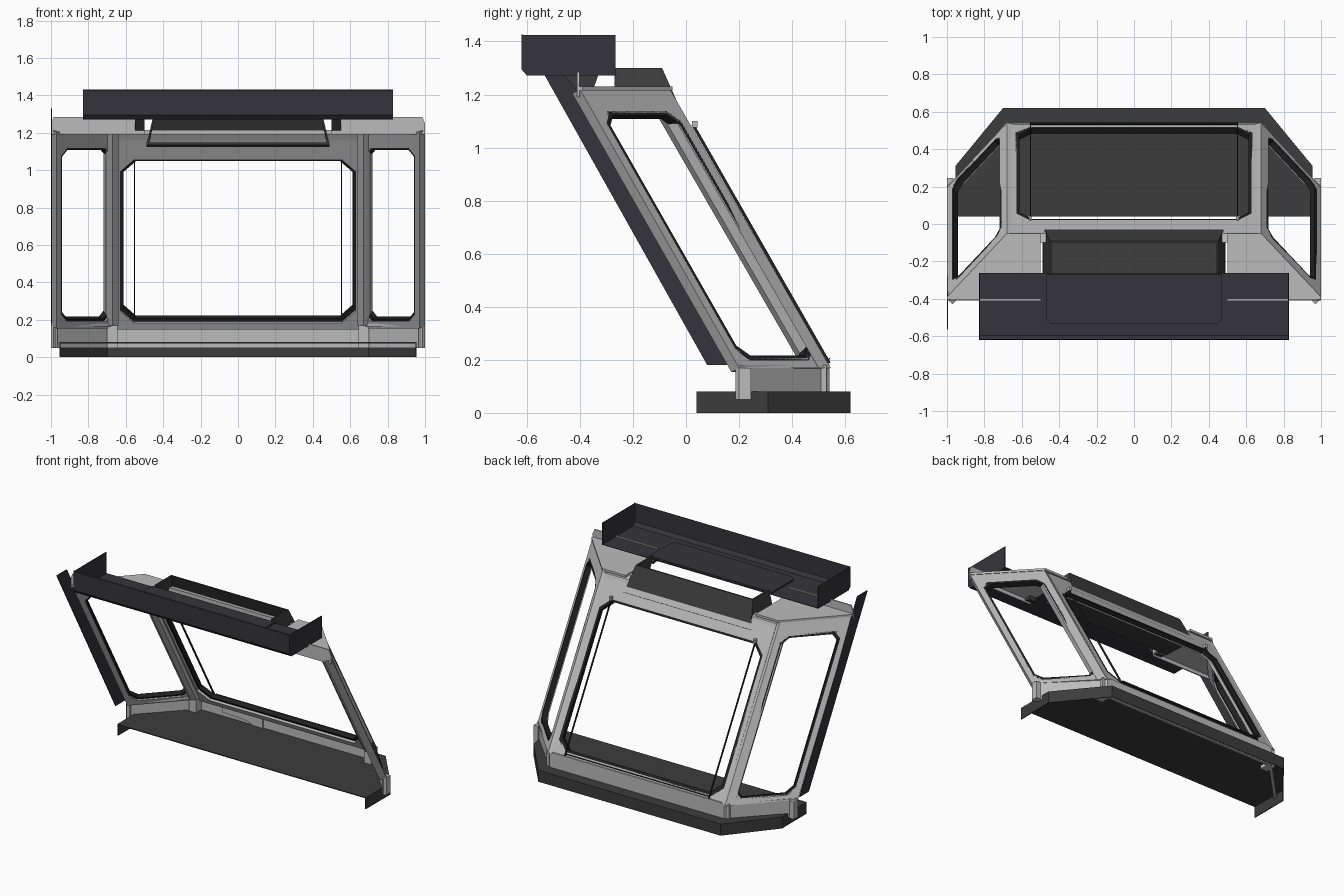
import bpy, bmesh
from mathutils import Vector as V

if "Cube" in bpy.data.objects:
    bpy.data.objects.remove(bpy.data.objects["Cube"])


def material(name, r, g, b):
    m = bpy.data.materials.new(name)
    m.diffuse_color = (r, g, b, 1)
    m.use_nodes = True
    m.node_tree.nodes["Principled BSDF"].inputs["Base Color"].default_value = m.diffuse_color
    return m


METAL = material("light_metal", .5, .5, .5)
DARK = material("dark_trim", .045, .045, .045)
HOOD = material("blue_black_panel", .035, .034, .043)
RUBBER = material("rubber", .015, .015, .015)


def build(name, prisms, mat, mirror=False):
    """One object from several polygons, each extruded by an offset vector."""
    bm = bmesh.new()
    for poly, off in prisms:
        a = [bm.verts.new(V(p)) for p in poly]
        b = [bm.verts.new(V(p) + V(off)) for p in poly]
        bm.faces.new(a)
        bm.faces.new(b[::-1])
        for i in range(len(a)):
            j = (i + 1) % len(a)
            bm.faces.new((a[i], b[i], b[j], a[j]))
    return finish(name, bm, mat, mirror)


def finish(name, bm, mat, mirror):
    bmesh.ops.recalc_face_normals(bm, faces=bm.faces)
    me = bpy.data.meshes.new(name)
    bm.to_mesh(me)
    bm.free()
    me.materials.append(mat)
    ob = bpy.data.objects.new(name, me)
    bpy.context.collection.objects.link(ob)
    if mirror:
        ob.modifiers.new("Mirror", 'MIRROR').use_mirror_merge = False
    return ob


def box(x0, x1, y0, y1, z0, z1):
    return ([(x0, y0, z0), (x1, y0, z0), (x1, y1, z0), (x0, y1, z0)], (0, 0, z1 - z0))


def wall(path, z0, z1, t):
    """Thin upright panels along an xy path, thickness t to the left of travel."""
    out = []
    for a, b in zip(path, path[1:]):
        d = (V(b) - V(a)).normalized()
        out.append(([(*a, z0), (*b, z0), (*b, z1), (*a, z1)], (-d.y * t, d.x * t, 0)))
    return out


def octagon(quad, u0, u1, v0, v1, c):
    """Chamfered opening inside a quad (A, B, C, D); c is in model units."""
    A, B, C, D = map(V, quad)
    cu, cv = c / (B - A).length, c / (D - A).length
    at = lambda u, v: A.lerp(B, u).lerp(D.lerp(C, u), v)
    return [at(*p) for p in ((u0, v0 + cv), (u0 + cu, v0), (u1 - cu, v0), (u1, v0 + cv),
                             (u1, v1 - cv), (u1 - cu, v1), (u0 + cu, v1), (u0, v1 - cv))]


def ring(name, quad, inner, off, mat, mirror=False):
    """Window frame: outer quad, chamfered eight-sided opening."""
    bm = bmesh.new()
    if len(quad) == 4:
        quad = [V(quad[i]) for i in (0, 0, 1, 1, 2, 2, 3, 3)]
    off = V(off)
    o0, i0 = [[bm.verts.new(V(p)) for p in l] for l in (quad, inner)]
    o1, i1 = [[bm.verts.new(V(p) + off) for p in l] for l in (quad, inner)]
    for k in range(8):
        j = (k + 1) % 8
        for a, b, c, d in ((o0[k], o0[j], i0[j], i0[k]), (o1[k], o1[j], i1[j], i1[k]),
                           (o0[k], o0[j], o1[j], o1[k]), (i0[k], i0[j], i1[j], i1[k])):
            bm.faces.new((a, b, c, d))
    bmesh.ops.remove_doubles(bm, verts=bm.verts, dist=1e-5)
    return finish(name, bm, mat, mirror)


# base cowl: flat top with a downturned skirt on the swept side
outline = [(.955, .04), (.955, .31), (.70, .62), (-.70, .62), (-.955, .31), (-.955, .04)]
build("base_cowl", [([(x, y, .08) for x, y in outline], (0, 0, -.006))]
      + wall(outline, 0, .079, .006), DARK)

# sill under the windows
sill = [(1, .2), (.67, .54), (-.67, .54), (-1, .2)]
build("window_sill", wall(sill, .05, .175, .02), METAL)
build("sill_ledge", [box(-.65, .65, .50, .54, .17, .185)], METAL)
build("sill_side_ledge", [([(1, .2, .165), (.67, .54, .165), (.65, .49, .165), (.95, .19, .165)],
                           (0, 0, .015))], METAL, True)
build("sill_foot", [box(.965, 1, .2, .245, .05, .17)], METAL, True)
build("sill_step", [([(-.48, .512, .16), (-.48, .512, .11), (-.30, .512, .10),
                      (-.17, .512, .055), (-.17, .512, .16)], (0, .012, 0))], METAL)

# main windscreen frame and its seal
wq = [(-.66, .54, .17), (.66, .54, .17), (.66, -.05, 1.2), (-.66, -.05, 1.2)]
wn = V((0, -.867, -.497))
ring("windscreen_frame", wq, octagon(wq, .025, .975, .035, .88, .07), wn * .045, METAL)
ring("windscreen_seal", octagon(wq, .02, .98, .03, .885, .07),
     octagon(wq, .036, .964, .05, .868, .068), wn * .03, RUBBER)

# side windows swept toward -y
sq = [(.68, .54, .17), (1, .2, .17), (1, -.40, 1.22), (.68, -.06, 1.22)]
sn = (V(sq[1]) - V(sq[0])).cross(V(sq[3]) - V(sq[0])).normalized()
sn = sn if sn.x < 0 else -sn
ring("side_window_frame", sq, octagon(sq, .09, .92, .035, .915, .045), sn * .045, METAL, True)
ring("side_window_seal", octagon(sq, .08, .93, .027, .922, .045),
     octagon(sq, .11, .89, .045, .905, .042), sn * .035, RUBBER, True)

# corner pillars, faceted section swept up the slope
build("corner_pillar", [([(.635, .535, .17), (.68, .545, .17), (.72, .50, .17), (.705, .46, .17),
                          (.67, .44, .17), (.64, .46, .17)], (0, -.60, 1.04))], METAL, True)
build("pillar_foot", [box(.645, .70, .46, .53, .05, .18)], METAL, True)

# roof side plates, upright flange and header
build("roof_plate", [([(1, -.41, 1.215), (1, -.39, 1.215), (.68, -.05, 1.215), (.5, -.05, 1.215),
                       (.5, -.41, 1.215)], (0, 0, .015))], METAL, True)
build("roof_flange", [([(.5, -.41, 1.19), (1, -.41, 1.19), (1, -.41, 1.25), (.985, -.41, 1.285),
                        (.5, -.41, 1.285)], (0, .008, 0))], METAL, True)
build("header_rail", [([(-.66, -.05, 1.205), (-.66, -.03, 1.16), (-.66, .015, 1.08),
                        (-.66, -.03, 1.09), (-.66, -.10, 1.19), (-.66, -.10, 1.215)],
                       (1.32, 0, 0))], METAL)

# recessed cover tray in the middle of the roof
build("roof_cover", [
    ([(-.49, -.27, 1.135), (.49, -.27, 1.135), (.49, -.01, 1.12), (-.49, -.01, 1.12)], (0, 0, .012)),
    ([(-.49, -.01, 1.12), (.49, -.01, 1.12), (.44, -.09, 1.30), (-.44, -.09, 1.30)], (0, -.01, 0)),
], DARK)
build("roof_cover_end", [([(.49, -.27, 1.135), (.49, -.01, 1.12), (.45, -.09, 1.30),
                           (.45, -.27, 1.30)], (-.01, 0, 0))], DARK, True)

# visor trough: open on top and toward the roof
prof = [(-.265, 1.272), (-.60, 1.272), (-.62, 1.295), (-.62, 1.425)]
visor = [([(-.83, *a), (.83, *a), (.83, *b), (-.83, *b)], (0, .004, .005))
         for a, b in zip(prof, prof[1:])]
ends = prof + [(-.265, 1.425)]
visor += [([(s * .83, *p) for p in ends], (-s * .006, 0, 0)) for s in (1, -1)]
build("visor_trough", visor, HOOD)
build("visor_raised_panel", [([(-.47, -.27, 1.274), (.47, -.27, 1.274), (.47, -.51, 1.274),
                               (.44, -.535, 1.274), (-.44, -.535, 1.274), (-.47, -.51, 1.274)],
                              (0, 0, .014))], HOOD)
build("visor_bracket", [([(.5, -.46, 1.275), (.5, -.40, 1.20), (.5, -.36, 1.19),
                          (.5, -.33, 1.275)], (.05, 0, 0))], DARK, True)

# slanted edge panel, on one side only
build("side_edge_panel", [([(-1, .08, .18), (-1, .18, .18), (-1, -.455, 1.33), (-1, -.565, 1.33)],
                           (.006, 0, 0))], HOOD)

# slim rails outside the windscreen with small end knobs
build("windscreen_rail", [([(.55, .545, .19), (.556, .545, .19), (.556, .535, .185),
                            (.55, .535, .185)], (0, -.515, .90))], RUBBER, True)
build("windscreen_rail_lower", [([(-.55, .54, .20), (.55, .54, .20), (.55, .53, .195),
                                  (-.55, .53, .195)], (0, .004, .008))], RUBBER)
build("rail_knob", [box(.545, .562, .022, .044, 1.075, 1.10)], METAL, True)
